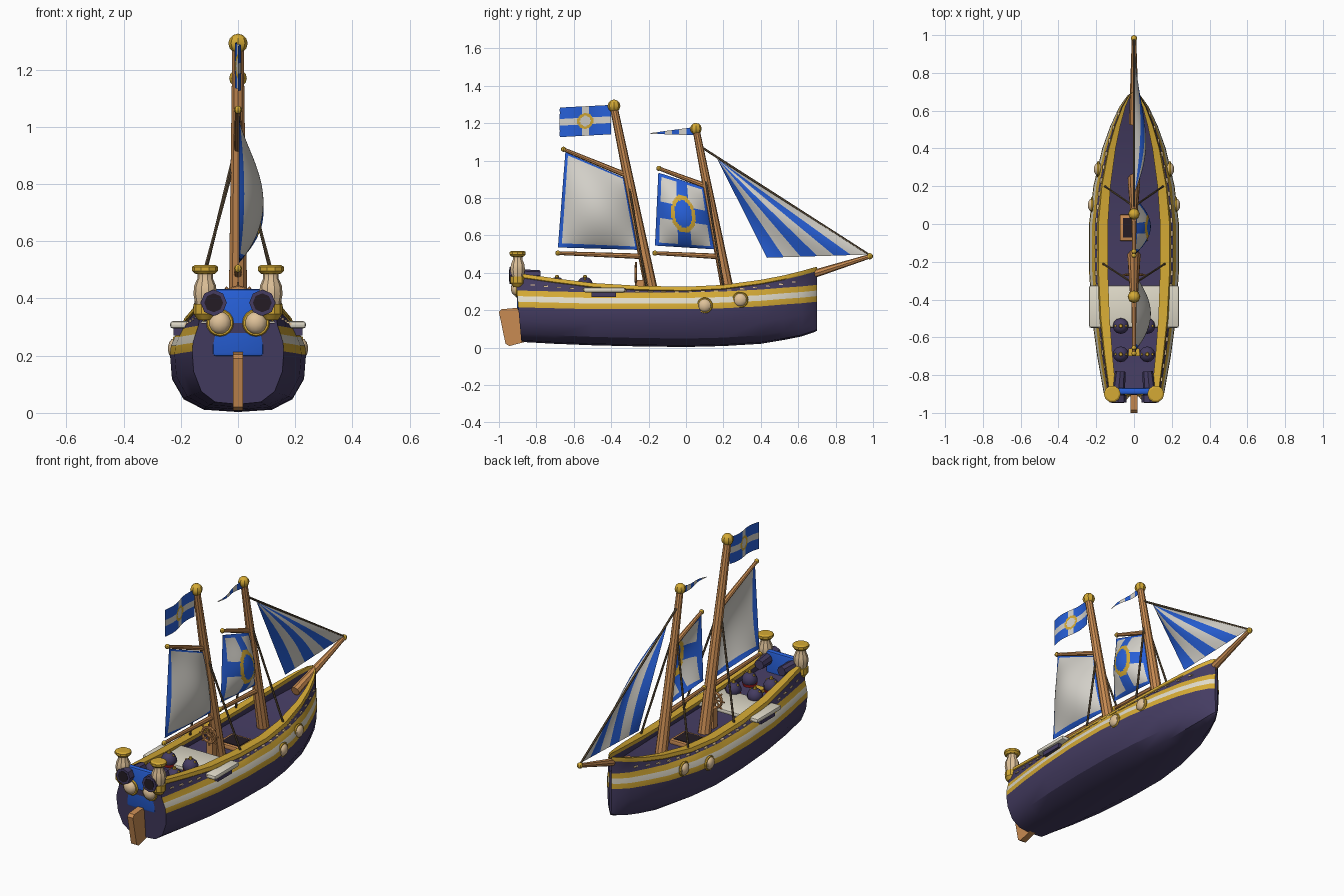
import bpy, bmesh, math
from mathutils import Vector, Matrix

if "Cube" in bpy.data.objects:
    bpy.data.objects.remove(bpy.data.objects["Cube"])

COLORS = {
    "purple": (0.058, 0.045, 0.12), "gold": (0.66, 0.40, 0.035), "cream": (0.74, 0.70, 0.58),
    "tan": (0.74, 0.54, 0.32), "blue": (0.02, 0.115, 0.68), "wood": (0.58, 0.26, 0.085),
    "rope_brown": (0.13, 0.09, 0.05), "red": (0.60, 0.02, 0.02), "black": (0.018, 0.012, 0.018),
    "sail_white": (0.66, 0.64, 0.59)}
MATS = {}
for k, c in COLORS.items():
    MATS[k] = bpy.data.materials.new(k)
    MATS[k].diffuse_color = (*c, 1)


def make(name, bm, *mats):
    bmesh.ops.recalc_face_normals(bm, faces=bm.faces)
    me = bpy.data.meshes.new(name)
    bm.to_mesh(me)
    bm.free()
    for m in mats:
        me.materials.append(MATS[m])
    ob = bpy.data.objects.new(name, me)
    bpy.context.collection.objects.link(ob)
    return ob


def tube(name, a, b, r1, r2, mat, n=8):
    a, b = Vector(a), Vector(b)
    d = b - a
    bm = bmesh.new()
    M = Matrix.Translation((a + b) / 2) @ d.to_track_quat('Z', 'Y').to_matrix().to_4x4()
    bmesh.ops.create_cone(bm, cap_ends=True, segments=n, radius1=r1, radius2=r2, depth=d.length, matrix=M)
    return make(name, bm, mat)


def ball(name, p, r, mat, n=10, scale=(1, 1, 1)):
    bm = bmesh.new()
    bmesh.ops.create_uvsphere(bm, u_segments=n, v_segments=max(6, n // 2 + 1), radius=r,
                              matrix=Matrix.Translation(p) @ Matrix.Diagonal((*scale, 1)))
    return make(name, bm, mat)


def box(name, p, size, mat, bevel=0.0):
    bm = bmesh.new()
    bmesh.ops.create_cube(bm, size=1, matrix=Matrix.Translation(p) @ Matrix.Diagonal((*size, 1)))
    if bevel:
        bmesh.ops.bevel(bm, geom=bm.edges[:], offset=bevel, segments=2, affect='EDGES', profile=0.5)
    return make(name, bm, mat)


def ring(name, p, R, r, mat, rot=(0, 0, 0)):
    bpy.ops.mesh.primitive_torus_add(location=p, rotation=rot, major_radius=R, minor_radius=r,
                                     major_segments=16, minor_segments=6)
    ob = bpy.context.object
    ob.name = name
    ob.data.materials.append(MATS[mat])


def lathe(name, p, prof, mats, rule, n=10):
    bm = bmesh.new()
    rows = [[bm.verts.new((p[0] + r * math.cos(i * math.tau / n), p[1] + r * math.sin(i * math.tau / n), p[2] + z))
             for i in range(n)] for r, z in prof]
    for k in range(len(rows) - 1):
        for i in range(n):
            f = bm.faces.new((rows[k][i], rows[k][(i + 1) % n], rows[k + 1][(i + 1) % n], rows[k + 1][i]))
            f.material_index = rule[k]
    bm.faces.new(rows[0]).material_index = rule[0]
    bm.faces.new(rows[-1]).material_index = rule[-1]
    return make(name, bm, *mats)


def cloth(name, c, bulge, rule, mats, n=44):
    """Cloth patch; c = (y, z) of bottom-left, bottom-right, top-right, top-left."""
    c = [Vector(q) for q in c]
    bm = bmesh.new()
    g = []
    for j in range(n + 1):
        v = j / n
        row = []
        for i in range(n + 1):
            u = i / n
            q = c[0].lerp(c[1], u).lerp(c[3].lerp(c[2], u), v)
            row.append(bm.verts.new((bulge(u, v), q.x, q.y)))
        g.append(row)
    for j in range(n):
        for i in range(n):
            f = bm.faces.new((g[j][i], g[j][i + 1], g[j + 1][i + 1], g[j + 1][i]))
            f.material_index = rule((i + .5) / n, (j + .5) / n)
    bmesh.ops.remove_doubles(bm, verts=bm.verts[:], dist=1e-5)
    return make(name, bm, *mats)


# Hull: stations of y, half width, rail top, keel height, stripe bottom
ST = [(-.88, .16, .40, .03, .215), (-.7, .195, .37, .02, .21), (-.5, .222, .345, .012, .205),
      (-.25, .238, .33, .006, .205), (0, .238, .325, .003, .205), (.2, .215, .335, .008, .21),
      (.4, .168, .362, .02, .22), (.52, .125, .385, .04, .23), (.62, .078, .41, .06, .237),
      (.68, .035, .427, .08, .243), (.70, .008, .432, .09, .245)]


def at(y):
    for a, b in zip(ST, ST[1:]):
        if y <= b[0]:
            t = (y - a[0]) / (b[0] - a[0])
            return [p + (q - p) * t for p, q in zip(a, b)]
    return ST[-1]


SEG = [0, 0, 0, 0, 1, 2, 1, 0, 1, 1, 1, 1, 0, 0]   # material of each section strip
bm = bmesh.new()
rings = []
for y, w, zt, zb, s in ST:
    half = [(0, zb), (.5, zb + .008), (.8, zb + .045), (.97, zb + .115), (1, s), (.985, s + .03), (.93, s + .06),
            (.865, s + .09), (.80, zt - .024), (.82, zt - .02), (.79, zt), (.58, zt), (.59, zt - .022),
            (.80, zt - .085), (0, zt - .085)]
    full = [(f * w, z) for f, z in half] + [(-f * w, z) for f, z in half[-2:0:-1]]
    rake = .09 if y < -.8 else 0
    rings.append([bm.verts.new((x, y - rake * (z - .03), z)) for x, z in full])
N = len(rings[0])
seg = SEG + SEG[::-1]
for a, b in zip(rings, rings[1:]):
    for i in range(N):
        bm.faces.new((a[i], a[(i + 1) % N], b[(i + 1) % N], b[i])).material_index = seg[i]
bm.faces.new(rings[0])
bm.faces.new(rings[-1])
make("hull", bm, "purple", "gold", "cream")

# Small dashes under the rail
bm = bmesh.new()
for k in range(21):
    y = -.82 + k * .07
    _, w, zt, _, s = at(y)
    for sx in (-1, 1):
        bmesh.ops.create_cube(bm, size=1, matrix=Matrix.Translation((sx * w * .84, y, (s + .09 + zt - .024) / 2))
                              @ Matrix.Diagonal((.012, .025, .007, 1)))
make("rail_dashes", bm, "tan")

# Rudder and stern panel
bm = bmesh.new()
prof = [(-1, .19), (-.985, .205), (-.87, .215), (-.86, .03), (-.945, .008), (-.965, .02)]
f = bm.faces.new([bm.verts.new((-.018, y, z)) for y, z in prof])
ext = bmesh.ops.extrude_face_region(bm, geom=[f])
bmesh.ops.translate(bm, vec=(.036, 0, 0), verts=[v for v in ext['geom'] if isinstance(v, bmesh.types.BMVert)])
make("rudder", bm, "wood")
box("stern_panel", (0, -.885, .315), (.18, .035, .235), "blue", .012)

# Stern posts, cannons, stern fenders and side fenders
for sx in (-1, 1):
    lathe("stern_post", (sx * .115, -.9, .345),
          [(.025, -.02), (.04, 0), (.04, .035), (.034, .036), (.041, .07), (.038, .10), (.027, .125), (.027, .14),
           (.036, .142), (.045, .152), (.045, .166), (.035, .172)], ("gold", "tan"),
          [0, 0, 0, 1, 1, 1, 1, 0, 0, 0, 0])
    x = sx * .085
    tube("cannon_barrel", (x, -.92, .385), (x * .85, -.78, .385), .036, .028, "purple")
    tube("cannon_muzzle", (x, -.945, .385), (x, -.905, .385), .046, .046, "purple")
    tube("cannon_bore", (x, -.947, .385), (x, -.94, .385), .033, .033, "black")
    ball("stern_fender", (sx * .063, -.905, .315), .04, "tan", 12, (1, .8, 1))
    ring("stern_fender_ring", (sx * .063, -.905, .315), .04, .008, "gold", (math.pi / 2, 0, 0))
    for y, z, x in ((.10, .225, .222), (.29, .255, .19)):
        ball("side_fender", (sx * x, y, z), .036, "tan", 12, (.65, 1, 1))
        ring("side_fender_ring", (sx * x, y, z), .036, .007, "gold", (0, math.pi / 2, 0))
    box("platform_bracket", (sx * .2, -.44, .283), (.05, .13, .025), "purple")

# Cross platform and bombs
box("cross_platform", (0, -.437, .308), (.475, .225, .026), "cream", .01)
for sx in (-1, 1):
    for y in (-.54, -.69):
        p = (sx * .07, y, .335)
        ball("bomb", p, .043, "purple", 12)
        tube("bomb_band", (p[0], y, .302), (p[0], y, .318), .036, .042, "red", 12)
        tube("bomb_cap", (p[0], y, .372), (p[0], y, .388), .012, .008, "gold")
        for d in (-1, 1):
            ball("bomb_stud", (p[0] + d * .028, y, .365), .007, "gold", 6)
box("bomb_rack", (0, -.68, .30), (.06, .04, .02), "gold")

# Deck hatch and steering wheel
box("hatch_frame", (0, -.02, .25), (.15, .14, .03), "wood", .006)
box("hatch_cover", (0, -.02, .263), (.115, .105, .01), "black")
box("wheel_stand", (0, -.245, .29), (.04, .04, .14), "wood")
ring("wheel_rim", (0, -.268, .395), .043, .008, "wood", (math.pi / 2, 0, 0))
for k in range(4):
    a = k * math.pi / 4
    d = Vector((math.cos(a), 0, math.sin(a))) * .062
    c = Vector((0, -.268, .395))
    tube("wheel_spoke", c - d, c + d, .005, .005, "wood", 6)

# Masts, bowsprit, spars and finials
tube("main_mast", (0, -.17, .23), (0, -.385, 1.28), .036, .021, "wood", 10)
tube("fore_mast", (0, .235, .24), (0, .055, 1.16), .035, .019, "wood", 10)
ball("main_mast_ball", (0, -.385, 1.292), .034, "gold", 8)
ball("fore_mast_ball", (0, .053, 1.17), .031, "gold", 8)
tube("bowsprit", (0, .53, .345), (0, .98, .487), .027, .012, "wood")
ball("bowsprit_ball", (0, .983, .488), .017, "gold", 8)
for name, a, b in (("main_gaff", (-.655, 1.06), (-.315, .92)), ("main_boom", (-.685, .505), (-.22, .487)),
                   ("fore_gaff", (-.145, .958), (.11, .862)), ("fore_boom", (-.166, .505), (.175, .487))):
    tube(name, (0, *a), (0, *b), .01, .015, "wood")
    ball(name + "_ball", (0, *a), .014, "gold", 8)

# Rigging
tube("fore_stay", (0, .085, 1.07), (0, .98, .495), .006, .006, "rope_brown", 6)
for sx in (-1, 1):
    tube("fore_shroud", (sx * .155, .2, .325), (sx * .01, .1, .92), .006, .006, "rope_brown", 6)
    tube("main_shroud", (sx * .165, -.21, .32), (sx * .01, -.31, .89), .006, .006, "rope_brown", 6)


# Sails and flags
def belly(b):
    return lambda u, v: .004 + b * math.sin(math.pi * u) ** .8 * math.sin(math.pi * v ** .9) ** .9


def fore_rule(u, v):
    e = math.hypot((u - .5) / .23, (v - .5) / .28)
    if e < 1:
        return 2 if e > .72 else 1
    edge = u < .06 or u > .94 or v < .04 or v > .95
    return 1 if edge or abs(u - .5) < .12 or abs(v - .5) < .11 else 0


def flag_rule(u, v):
    e = math.hypot((u - .5) * .27, (v - .5) * .16)
    if .028 < e < .042:
        return 2
    return 0 if e < .028 or abs(u - .5) < .075 or abs(v - .5) < .12 else 1


SAIL = ("sail_white", "blue", "gold")
cloth("main_sail", [(-.685, .535), (-.248, .522), (-.325, .905), (-.645, 1.045)], belly(.085),
      lambda u, v: int(u < .05 or u > .96 or v < .05 or v > .98), SAIL)
cloth("fore_sail", [(-.166, .545), (.155, .525), (.10, .855), (-.148, .935)], belly(.085), fore_rule, SAIL)
cloth("jib_sail", [(.433, .48), (.973, .497), (.166, 1.01), (.166, 1.01)],
      lambda u, v: .004 + .06 * math.sin(math.pi * u) * math.sin(math.pi * v),
      lambda u, v: int(u * 6) % 2 == 0, SAIL, 36)
cloth("main_flag", [(-.675, 1.125), (-.402, 1.14), (-.402, 1.297), (-.675, 1.283)],
      lambda u, v: .01 * math.sin(u * 6.28), flag_rule, SAIL)
cloth("fore_pennant", [(-.19, 1.143), (.04, 1.135), (.04, 1.178), (-.19, 1.147)],
      lambda u, v: .008 * math.sin(u * 6.28), lambda u, v: int(u * 6) % 2, SAIL, 24)

# Smooth the curved parts, keep sharp edges
bpy.ops.object.select_all(action='SELECT')
bpy.context.view_layer.objects.active = bpy.data.objects["hull"]
bpy.ops.object.shade_smooth_by_angle(angle=math.radians(32))

for m in bpy.data.materials:
    if m.users and not m.is_grease_pencil:
        m.use_nodes = True
        m.node_tree.nodes["Principled BSDF"].inputs["Base Color"].default_value = m.diffuse_color
